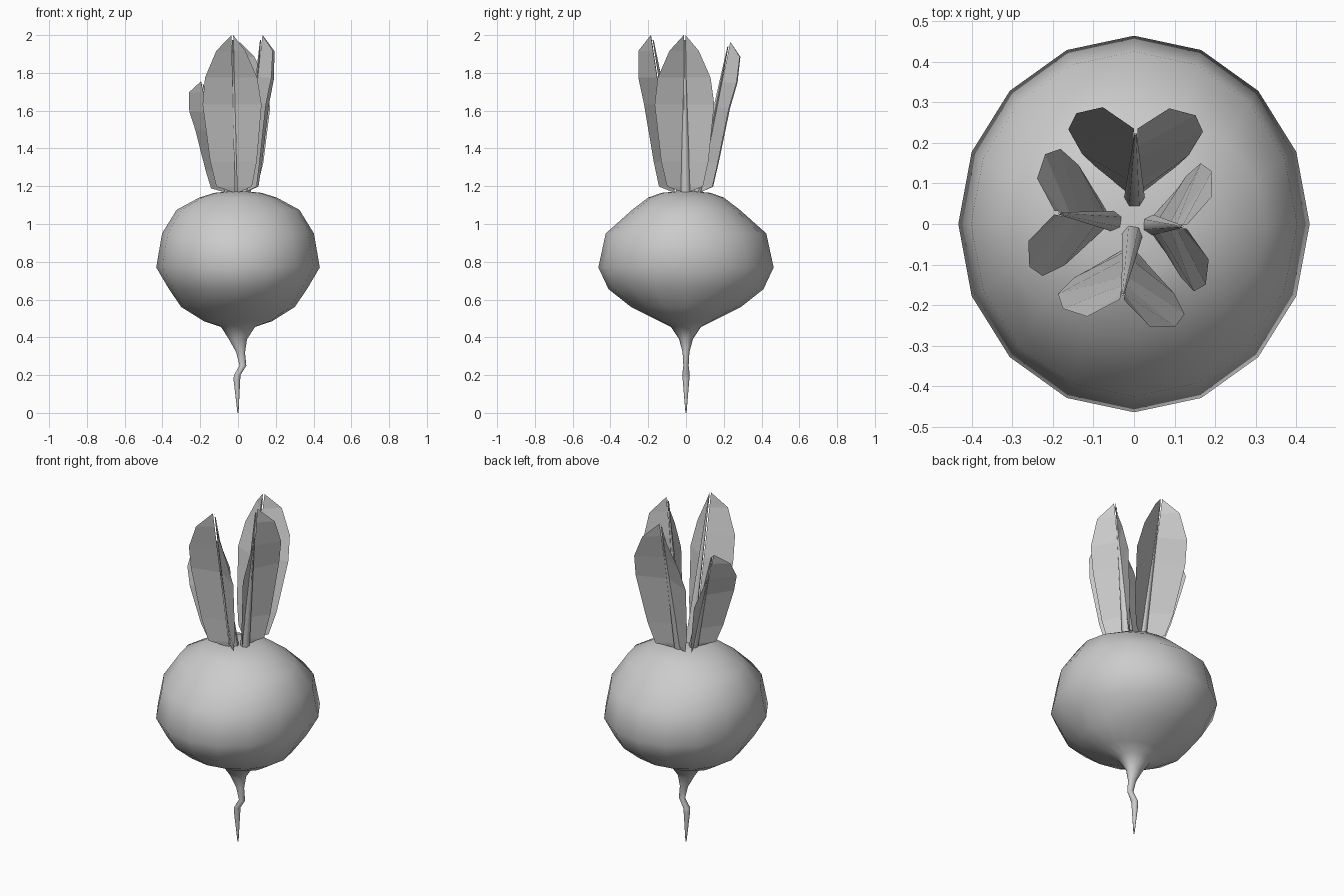
import bpy
from math import sin, cos, pi, radians
from mathutils import Vector

if "Cube" in bpy.data.objects:
    bpy.data.objects.remove(bpy.data.objects["Cube"])


def make(name, verts, faces, smooth=False):
    me = bpy.data.meshes.new(name)
    me.from_pydata(verts, [], faces)
    me.update()
    ob = bpy.data.objects.new(name, me)
    bpy.context.collection.objects.link(ob)
    for p in me.polygons:
        p.use_smooth = smooth
    return ob


def loft(name, rings, n):
    """Skin elliptical rings (z, rx, ry, centre x), listed bottom to top."""
    verts = [(cx + rx * cos(2 * pi * i / n), ry * sin(2 * pi * i / n), z)
             for z, rx, ry, cx in rings for i in range(n)]
    faces = [(r * n + i, r * n + (i + 1) % n, (r + 1) * n + (i + 1) % n, (r + 1) * n + i)
             for r in range(len(rings) - 1) for i in range(n)]
    faces.append(tuple(reversed(range(n))))
    faces.append(tuple(range((len(rings) - 1) * n, len(rings) * n)))
    return make(name, verts, faces, True)


# Bulb with its crooked root tail
loft("bulb", [
    (0.0, .003, .003, 0), (0.18, .018, .018, -.006), (0.20, .017, .02, -.004),
    (0.25, .018, .014, .026), (0.32, .023, .018, .014), (0.39, .048, .036, 0),
    (0.455, .09, .08, 0), (0.485, .18, .14, 0), (0.56, .30, .29, 0),
    (0.655, .365, .41, 0), (0.77, .433, .464, 0), (0.95, .402, .425, 0),
    (1.075, .325, .285, 0), (1.14, .205, .20, 0), (1.165, .125, .13, 0),
    (1.172, .05, .05, 0)], 16)

# Half-blade outline: height fraction, distance from midrib, outward fold
OUTLINE = [(0, .008, 0), (.04, .095, .065), (.20, .125, .068), (.56, .158, .068),
           (.73, .14, .08), (.90, .078, .068), (1, .004, 0)]


def leaf(label, angle, base_r, tip_r, top, stem_r, width=1.0):
    a = radians(angle)
    out, side = Vector((cos(a), sin(a), 0)), Vector((-sin(a), cos(a), 0))
    z0 = 1.165

    def mid(t):
        return out * (base_r + (tip_r - base_r) * t) + Vector((0, 0, z0 + (top - z0) * t))

    # Two folded half blades, each a strip between midrib and outer edge
    verts, faces = [], []
    for s in (-1, 1):
        b = len(verts)
        k = len(OUTLINE)
        for t, w, f in OUTLINE:
            verts.append(mid(t) + side * s * .005)
            verts.append(mid(t) + side * s * w * width + out * f)
        for i in range(k - 1):
            q = (b + 2 * i, b + 2 * i + 1, b + 2 * i + 3, b + 2 * i + 2)
            faces.append(q if s < 0 else q[::-1])
    make(label + "_leaf_blade", verts, faces)

    # Tapered stem along the inside of the fold
    n = 6
    foot, tip = out * stem_r + Vector((0, 0, 1.15)), mid(.97) - out * .008
    sv = [c + (side * cos(2 * pi * i / n) + out * sin(2 * pi * i / n)) * r
          for c, r in ((foot, .026), (tip, .003)) for i in range(n)]
    sf = [((i + 1) % n, i, n + i, n + (i + 1) % n) for i in range(n)]
    sf += [tuple(range(n)), tuple(reversed(range(n, 2 * n)))]
    make(label + "_leaf_stem", sv, sf, True)


leaf("right", -3, .035, .13, 2.0, .045)
leaf("front", -99, .06, .188, 2.0, .025)
leaf("back", 89, .07, .235, 1.965, .062, 1.05)
leaf("left", 172, .06, .198, 1.755, .05)

for ob in bpy.data.objects:
    if "blade" not in ob.name:
        bpy.ops.object.select_all(action='DESELECT')
        ob.select_set(True)
        bpy.context.view_layer.objects.active = ob
        bpy.ops.object.shade_smooth_by_angle(angle=radians(60))
